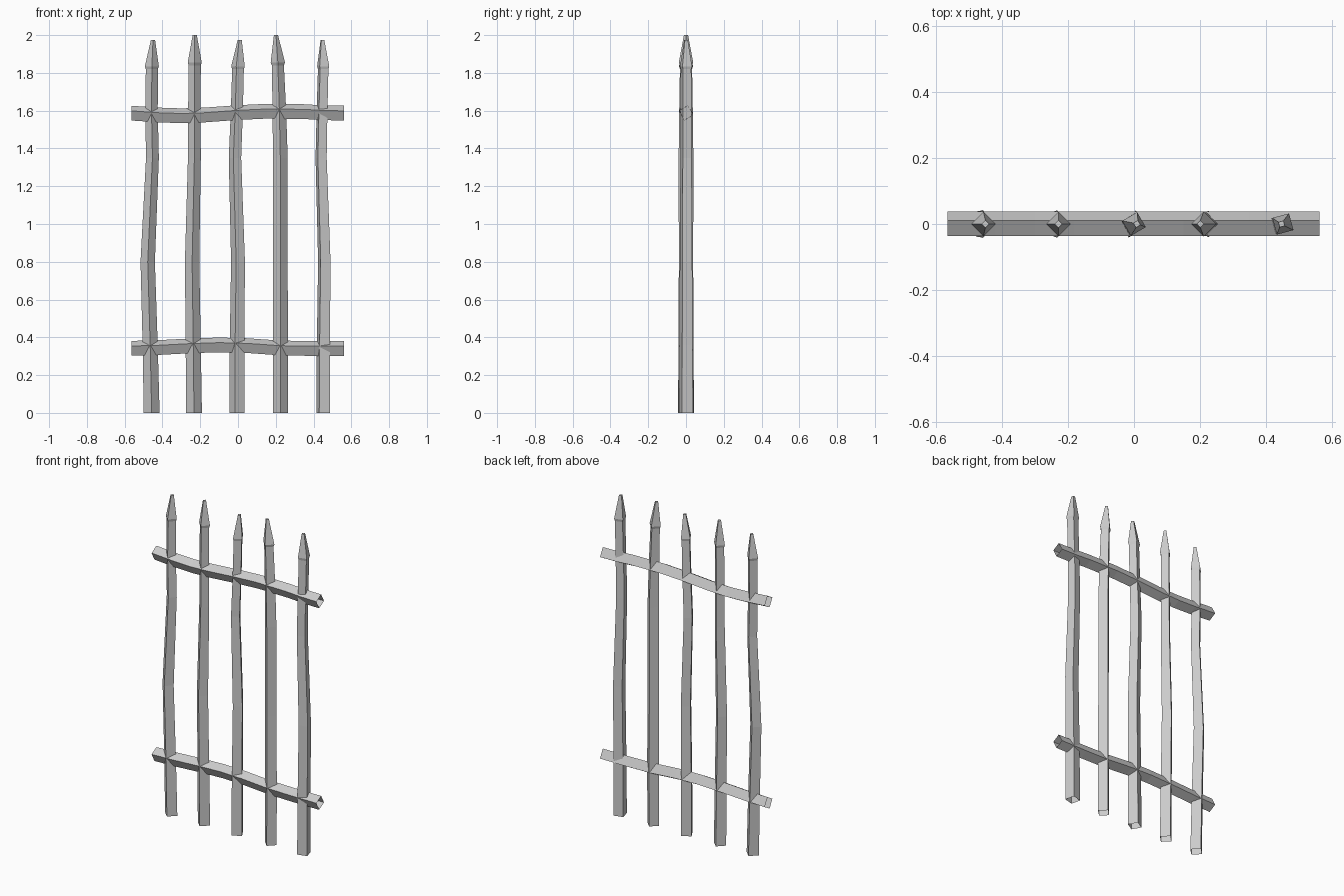
import bpy, bmesh
from math import cos, sin, radians, pi


def tube(name, rings, cap_end=False):
    """Four-sided open tube through a list of rings of points."""
    bm = bmesh.new()
    loops = [[bm.verts.new(p) for p in ring] for ring in rings]
    for a, b in zip(loops, loops[1:]):
        for i in range(4):
            j = (i + 1) % 4
            bm.faces.new((a[i], a[j], b[j], b[i]))
    if cap_end:
        bm.faces.new(loops[-1])
    me = bpy.data.meshes.new(name)
    bm.to_mesh(me)
    bm.free()
    ob = bpy.data.objects.new(name, me)
    bpy.context.collection.objects.link(ob)


def picket(n, xs, turn, collar, tip, radii):
    """Wobbly upright bar with a flared spear head."""
    heights = (0, 0.36, 0.8, 1.35, 1.6, collar - 0.015, collar, tip)
    rings = []
    for x, z, r in zip(xs, heights, radii):
        rings.append([(x + r * cos(radians(turn) + i * pi / 2),
                       r * sin(radians(turn) + i * pi / 2), z)
                      for i in range(4)])
    tube(f"picket_{n}", rings, True)


def rail(name, path):
    """Wobbly horizontal bar with a tilted square section."""
    section = ((0.01, 0.039), (-0.037, 0.012), (-0.01, -0.039), (0.038, -0.012))
    tube(name, [[(x, y, z + dz) for y, dz in section] for x, z in path])


# Upright pickets: x positions up the bar, twist, collar height, tip height
R = (0.042, 0.040, 0.038, 0.034, 0.033, 0.032, 0.037, 0.011)
R4 = (0.040, 0.040, 0.038, 0.039, 0.036, 0.032, 0.038, 0.011)
picket(1, (-0.457, -0.465, -0.478, -0.453, -0.458, -0.456, -0.456, -0.450), 0, 1.835, 1.975, R)
picket(2, (-0.233, -0.237, -0.243, -0.231, -0.231, -0.229, -0.229, -0.229), 0, 1.855, 2.0, R)
picket(3, (-0.005, -0.005, 0.0, -0.016, -0.006, 0.0, 0.0, 0.009), -15, 1.835, 1.975, R)
picket(4, (0.224, 0.226, 0.224, 0.224, 0.219, 0.211, 0.211, 0.201), 0, 1.855, 2.0, R4)
picket(5, (0.451, 0.452, 0.457, 0.440, 0.445, 0.451, 0.451, 0.447), -30, 1.835, 1.975, R)

# Cross rails
rail("lower_rail", ((-0.565, 0.342), (-0.42, 0.346), (-0.25, 0.355), (-0.1, 0.360),
                    (0.05, 0.356), (0.22, 0.344), (0.38, 0.341), (0.562, 0.341)))
rail("upper_rail", ((-0.565, 0.342 + 1.245), (-0.42, 1.577), (-0.3, 1.573), (-0.18, 1.577),
                    (0, 1.590), (0.15, 1.597), (0.35, 1.595), (0.45, 1.589), (0.562, 1.587)))
